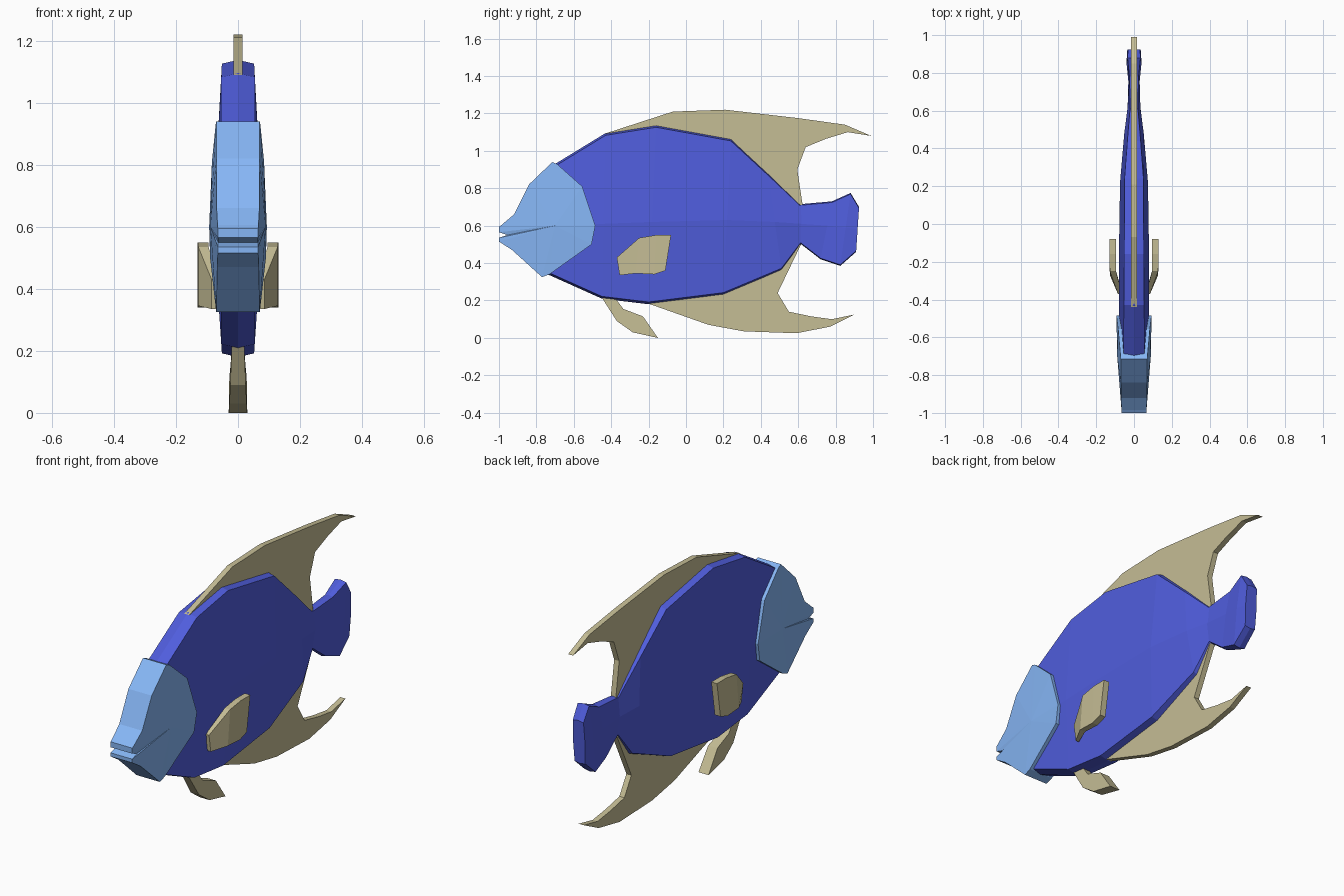
import bpy, bmesh


def material(name, rgb):
    m = bpy.data.materials.new(name)
    m.diffuse_color = (*rgb, 1)
    return m


BLUE = material("deep blue", (0.08, 0.11, 0.72))
LIGHT = material("light blue", (0.24, 0.47, 0.92))
SAND = material("sand", (0.56, 0.51, 0.30))


def finish(name, bm, mat):
    bmesh.ops.recalc_face_normals(bm, faces=bm.faces)
    mesh = bpy.data.meshes.new(name)
    bm.to_mesh(mesh)
    bm.free()
    mesh.materials.append(mat)
    ob = bpy.data.objects.new(name, mesh)
    bpy.context.collection.objects.link(ob)
    return ob


def loft(name, rings, mat):
    """Bridge closed rings of equal length and cap both ends."""
    bm = bmesh.new()
    rows = [[bm.verts.new(p) for p in r] for r in rings]
    n = len(rows[0])
    for a, b in zip(rows, rows[1:]):
        for i in range(n):
            j = (i + 1) % n
            bm.faces.new((a[i], a[j], b[j], b[i]))
    bm.faces.new(rows[0])
    bm.faces.new(rows[-1])
    return finish(name, bm, mat)


def plate(name, outline, mat, centre=None):
    """Side profile of (y, z, half width); an optional centre bulges the sides."""
    bm = bmesh.new()
    sides = [[bm.verts.new((s * w, y, z)) for y, z, w in outline] for s in (-1, 1)]
    n = len(outline)
    for i in range(n):
        j = (i + 1) % n
        bm.faces.new((sides[0][i], sides[0][j], sides[1][j], sides[1][i]))
    for s, row in zip((-1, 1), sides):
        if centre:
            y, z, w = centre
            c = bm.verts.new((s * w, y, z))
            for i in range(n):
                bm.faces.new((row[i], row[(i + 1) % n], c))
        else:
            bm.faces.new(row)
    return finish(name, bm, mat)


def thin(points, w):
    return [(y, z, w) for y, z in points]


def section(yt, zt, yb, zb, edge, mid, zm, crown=0.012):
    """Slanted cross-section with a small crown above and below and a side ridge."""
    t = (zm - zb) / (zt - zb)
    ym = yb + (yt - yb) * t
    half = [(edge, yt, zt - crown), (mid, ym, zm), (edge, yb, zb + crown)]
    return ([(0, yt, zt)] + half + [(0, yb, zb)]
            + [(-x, y, z) for x, y, z in reversed(half)])


# Body
loft("body", [section(*s) for s in [
    (-0.70, 0.93, -0.74, 0.34, 0.055, 0.070, 0.61),
    (-0.43, 1.095, -0.45, 0.21, 0.054, 0.080, 0.61),
    (-0.16, 1.138, -0.20, 0.18, 0.052, 0.080, 0.62),
    (0.24, 1.065, 0.20, 0.23, 0.050, 0.074, 0.63),
    (0.44, 0.88, 0.51, 0.36, 0.035, 0.052, 0.62),
    (0.62, 0.71, 0.615, 0.50, 0.020, 0.034, 0.61)]], BLUE)

# Tail fin
loft("tail_fin", [section(*s, 0.006) for s in [
    (0.61, 0.715, 0.61, 0.505, 0.020, 0.034, 0.61),
    (0.78, 0.73, 0.72, 0.42, 0.024, 0.030, 0.60),
    (0.88, 0.775, 0.825, 0.385, 0.034, 0.040, 0.59),
    (0.925, 0.70, 0.91, 0.46, 0.032, 0.036, 0.58)]], BLUE)
bpy.data.objects["tail_fin"].data.update()

# Head with notched mouth
plate("head", [
    (-0.715, 0.94, 0.070), (-0.84, 0.82, 0.070), (-0.92, 0.66, 0.069),
    (-0.985, 0.605, 0.066), (-1.0, 0.595, 0.065), (-1.0, 0.565, 0.065),
    (-0.955, 0.55, 0.064), (-1.0, 0.535, 0.065), (-1.0, 0.515, 0.065),
    (-0.93, 0.47, 0.067), (-0.77, 0.325, 0.070), (-0.73, 0.34, 0.072),
    (-0.505, 0.50, 0.090), (-0.485, 0.60, 0.093), (-0.555, 0.81, 0.084),
    (-0.69, 0.93, 0.072)], LIGHT, centre=(-0.70, 0.60, 0.089))

# Dorsal fin
plate("dorsal_fin", thin([
    (-0.44, 1.09), (-0.07, 1.21), (0.21, 1.22), (0.60, 1.175), (0.85, 1.14),
    (0.99, 1.08), (0.865, 1.10), (0.75, 1.065), (0.64, 1.02), (0.595, 0.90),
    (0.625, 0.70), (0.57, 0.71), (0.22, 1.02), (-0.16, 1.09)], 0.015), SAND)

# Anal fin
plate("anal_fin", thin([
    (-0.22, 0.19), (0.12, 0.07), (0.31, 0.035), (0.59, 0.025), (0.77, 0.06),
    (0.90, 0.125), (0.78, 0.10), (0.67, 0.115), (0.55, 0.14), (0.49, 0.24),
    (0.615, 0.50), (0.57, 0.50), (0.48, 0.39), (0.18, 0.27), (-0.18, 0.22)],
    0.015), SAND)

# Pelvic fin
plate("pelvic_fin", [
    (-0.45, 0.215, 0.020), (-0.37, 0.09, 0.025), (-0.285, 0.03, 0.028),
    (-0.15, 0.0, 0.030), (-0.23, 0.115, 0.028), (-0.335, 0.155, 0.024),
    (-0.38, 0.215, 0.020)], SAND)

# Pectoral fins
for side, s in (("left", -1), ("right", 1)):
    loft("pectoral_fin_" + side, [
        [(s * inner, yt, zt), (s * outer, yt, zt),
         (s * outer, yb, zb), (s * inner, yb, zb)]
        for yt, zt, yb, zb, inner, outer in [
            (-0.37, 0.43, -0.355, 0.335, 0.065, 0.085),
            (-0.25, 0.535, -0.27, 0.345, 0.095, 0.128),
            (-0.16, 0.55, -0.17, 0.34, 0.096, 0.130),
            (-0.08, 0.55, -0.11, 0.36, 0.096, 0.130)]], SAND)
